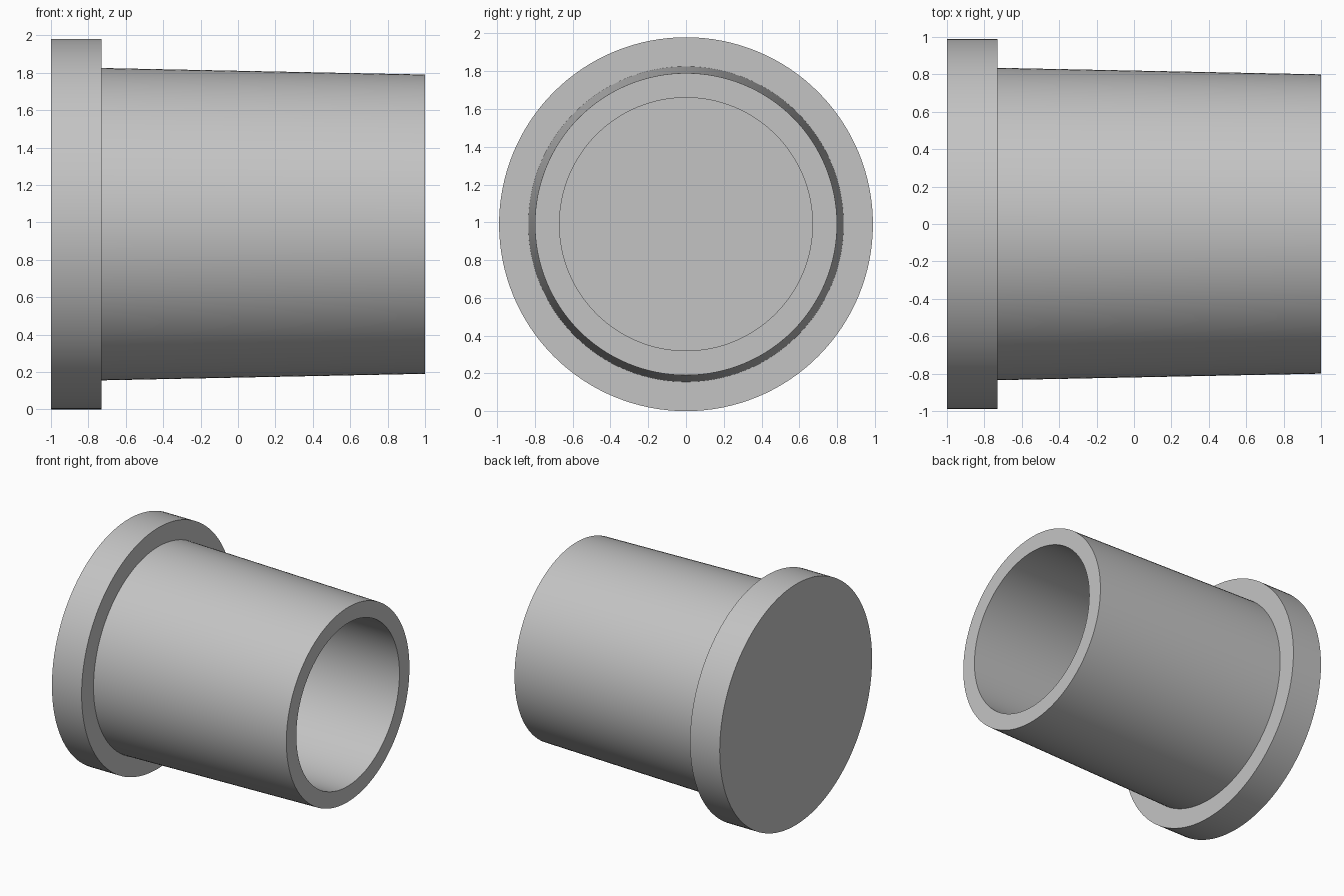
import bpy, bmesh, math
from mathutils import Matrix, Vector

cube = bpy.data.objects.get("Cube")
if cube:
    bpy.data.objects.remove(cube, do_unlink=True)

SEGMENTS = 128
FLANGE_R = 0.99
SLEEVE_ROOT_R, SLEEVE_END_R, BORE_R = 0.835, 0.80, 0.67
BACK_X, FLANGE_X, FLOOR_X, END_X = -1.0, -0.73, -0.73, 1.0


def grey_material():
    mat = bpy.data.materials.new("plain grey")
    mat.use_nodes = True
    colour = (0.55, 0.55, 0.55, 1)
    mat.diffuse_color = colour
    mat.node_tree.nodes["Principled BSDF"].inputs["Base Color"].default_value = colour
    return mat


def lathe_x(name, profile, mat):
    """Revolve an (x, radius) profile around the x axis, capping both ends."""
    bm = bmesh.new()
    verts = [bm.verts.new((x, 0, r)) for x, r in profile]
    edges = [bm.edges.new(pair) for pair in zip(verts, verts[1:])]
    bmesh.ops.spin(bm, geom=verts + edges, cent=(0, 0, 0), axis=(1, 0, 0),
                   angle=math.tau, steps=SEGMENTS, use_merge=True)
    bmesh.ops.remove_doubles(bm, verts=bm.verts, dist=0.0001)
    bmesh.ops.holes_fill(bm, edges=[e for e in bm.edges if e.is_boundary], sides=0)
    bmesh.ops.recalc_face_normals(bm, faces=bm.faces)
    mesh = bpy.data.meshes.new(name)
    bm.to_mesh(mesh)
    bm.free()
    mesh.materials.append(mat)
    obj = bpy.data.objects.new(name, mesh)
    obj.location.z = FLANGE_R
    bpy.context.collection.objects.link(obj)
    bpy.ops.object.select_all(action="DESELECT")
    obj.select_set(True)
    bpy.context.view_layer.objects.active = obj
    bpy.ops.object.shade_smooth_by_angle(angle=math.radians(30))
    return obj


# Closed flange, tapered sleeve and blind bore in one turned piece
lathe_x("flanged_sleeve", [
    (BACK_X, FLANGE_R),
    (FLANGE_X, FLANGE_R),
    (FLANGE_X, SLEEVE_ROOT_R),
    (END_X, SLEEVE_END_R),
    (END_X, BORE_R),
    (FLOOR_X, BORE_R),
], grey_material())
